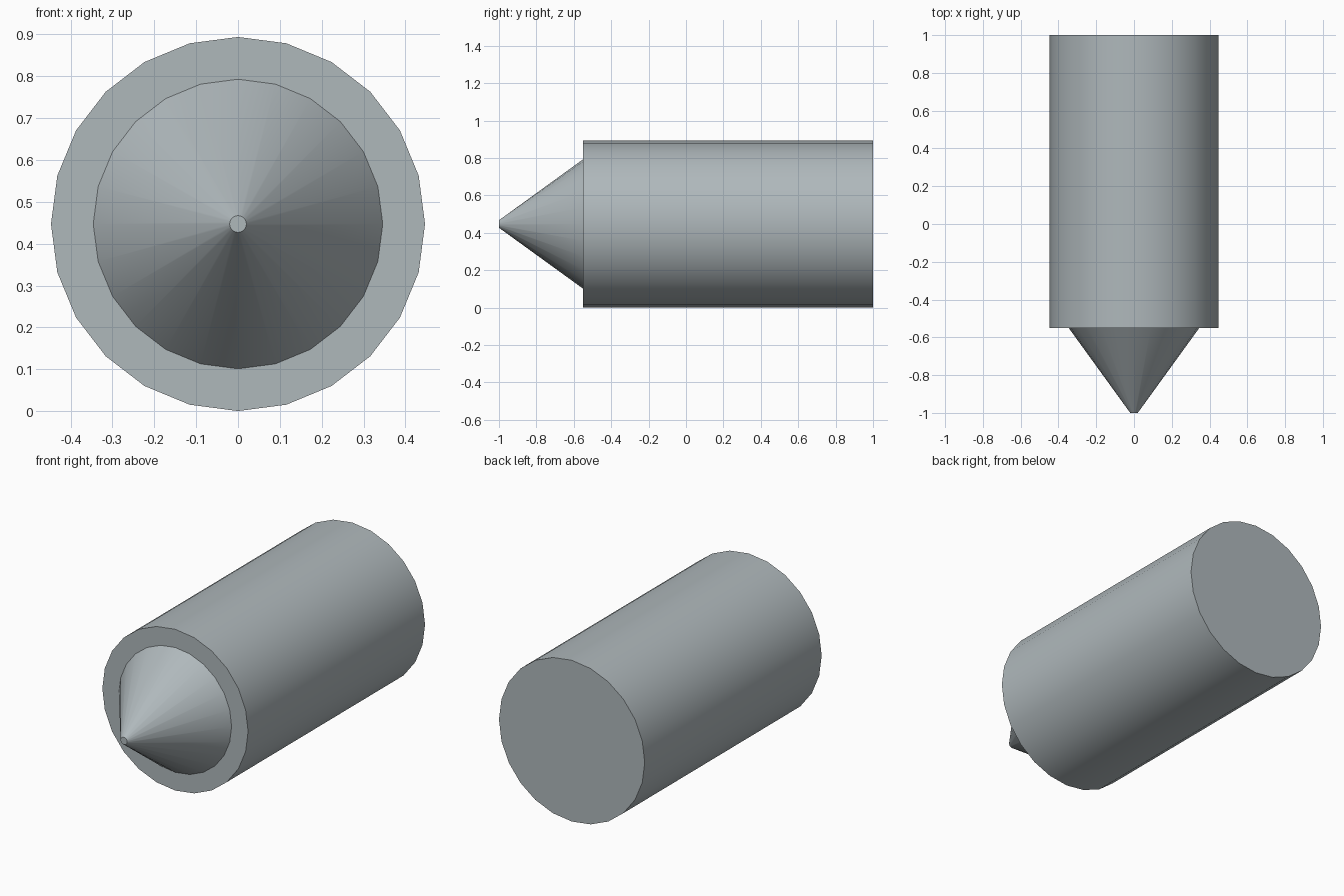
import bpy
import math

SIDES = 24
RADIUS = 0.447

cube = bpy.data.objects.get("Cube")
if cube:
    bpy.data.objects.remove(cube, do_unlink=True)

# One grey metal for the whole model
metal = bpy.data.materials.new("grey_metal")
metal.use_nodes = True
colour = (0.43, 0.48, 0.5, 1)
metal.diffuse_color = colour
metal.node_tree.nodes["Principled BSDF"].inputs["Base Color"].default_value = colour


def lathe_part(name, front_y, back_y, front_radius, back_radius):
    """Capped round part lying along the y axis."""
    bpy.ops.mesh.primitive_cone_add(
        vertices=SIDES, radius1=front_radius, radius2=back_radius,
        depth=back_y - front_y,
        location=(0, (front_y + back_y) / 2, RADIUS),
        rotation=(-math.pi / 2, 0, 0))
    part = bpy.context.object
    part.name = name
    part.data.materials.append(metal)
    bpy.ops.object.transform_apply(location=True, rotation=True, scale=True)
    bpy.ops.object.shade_smooth_by_angle(angle=math.radians(30))
    return part


# Main cylinder and the blunt cone on its front
lathe_part("body", -0.55, 1, RADIUS, RADIUS)
lathe_part("pointed_tip", -1, -0.55, 0.02, 0.346)
